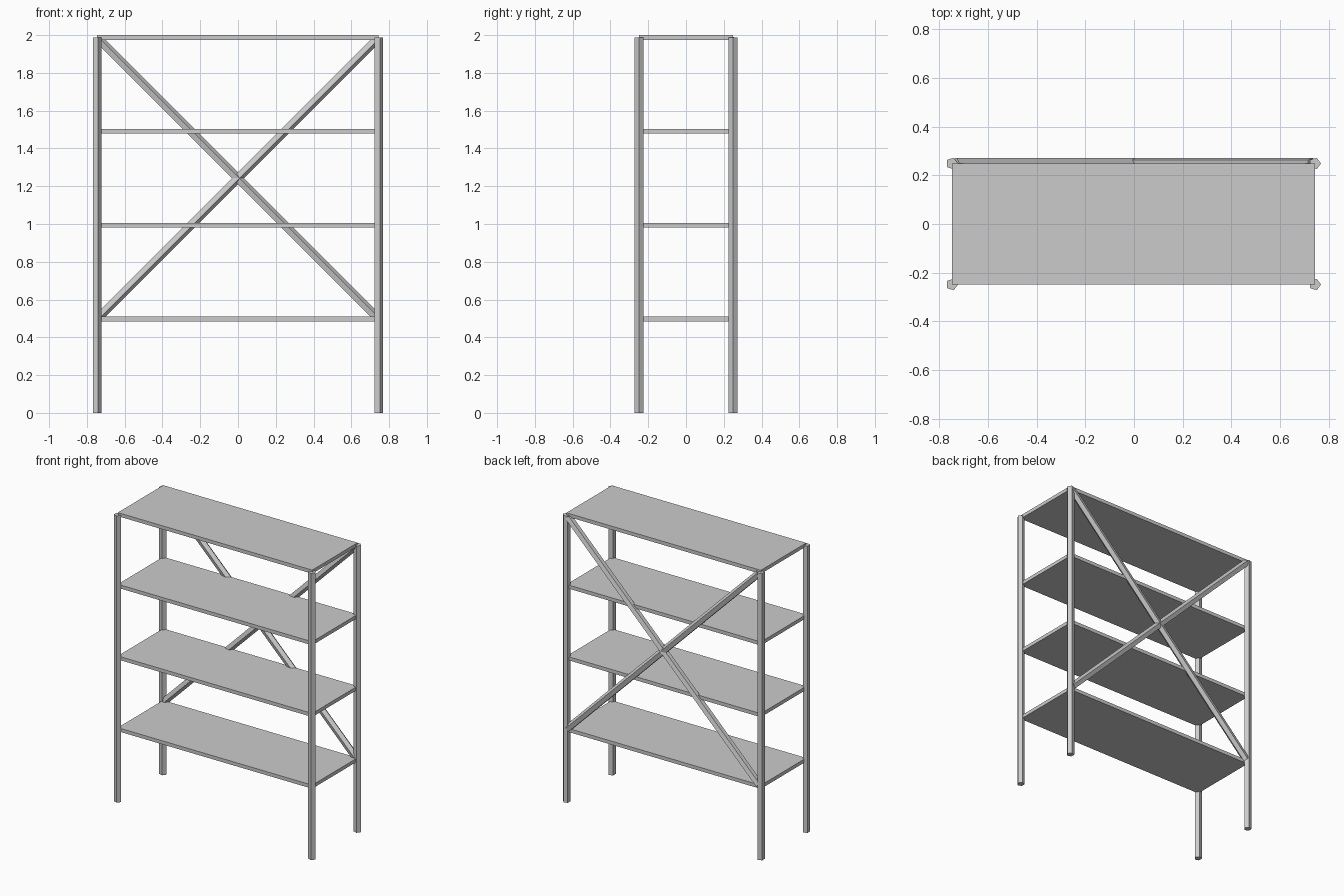
import bpy
from mathutils import Vector

if "Cube" in bpy.data.objects:
    bpy.data.objects.remove(bpy.data.objects["Cube"])

HX, HY = 0.7453, 0.2484      # half spacing of the posts
SHIFT = -0.0024              # centres the five-sided posts' bounds on x = 0
LEVELS = [0.497, 0.994, 1.491, 1.9876]
THICK = 0.0248
RADIUS = 0.0248


def rod(name, a, b):
    """Five-sided rod from a to b, with a corner facing local +x."""
    a, b = Vector(a), Vector(b)
    d = b - a
    bpy.ops.mesh.primitive_cylinder_add(vertices=5, radius=RADIUS, depth=d.length)
    ob = bpy.context.object
    ob.name = name
    # turn the first corner from +y to +x
    for v in ob.data.vertices:
        x, y, z = v.co
        v.co = (y, -x, z)
    ob.rotation_mode = 'QUATERNION'
    ob.rotation_quaternion = Vector((0, 0, 1)).rotation_difference(d)
    ob.location = (a + b) / 2 + Vector((SHIFT, 0, 0))
    return ob


# corner posts
for sx, side in ((-1, "left"), (1, "right")):
    for sy, end in ((-1, "front"), (1, "back")):
        x, y = sx * HX, sy * HY
        rod(f"{end}_{side}_post", (x, y, 0), (x, y, LEVELS[-1]))

# shelf boards
for i, z in enumerate(LEVELS):
    bpy.ops.mesh.primitive_cube_add(size=1, location=(SHIFT, 0, z))
    board = bpy.context.object
    board.name = f"shelf_{i + 1}"
    board.scale = (2 * HX, 2 * HY, THICK)

# crossed back braces
INSET = 0.014
for s, name in ((1, "rising_brace"), (-1, "falling_brace")):
    x = s * (HX - INSET)
    rod(name, (-x, HY, LEVELS[0] + INSET), (x, HY, LEVELS[-1] - INSET))
